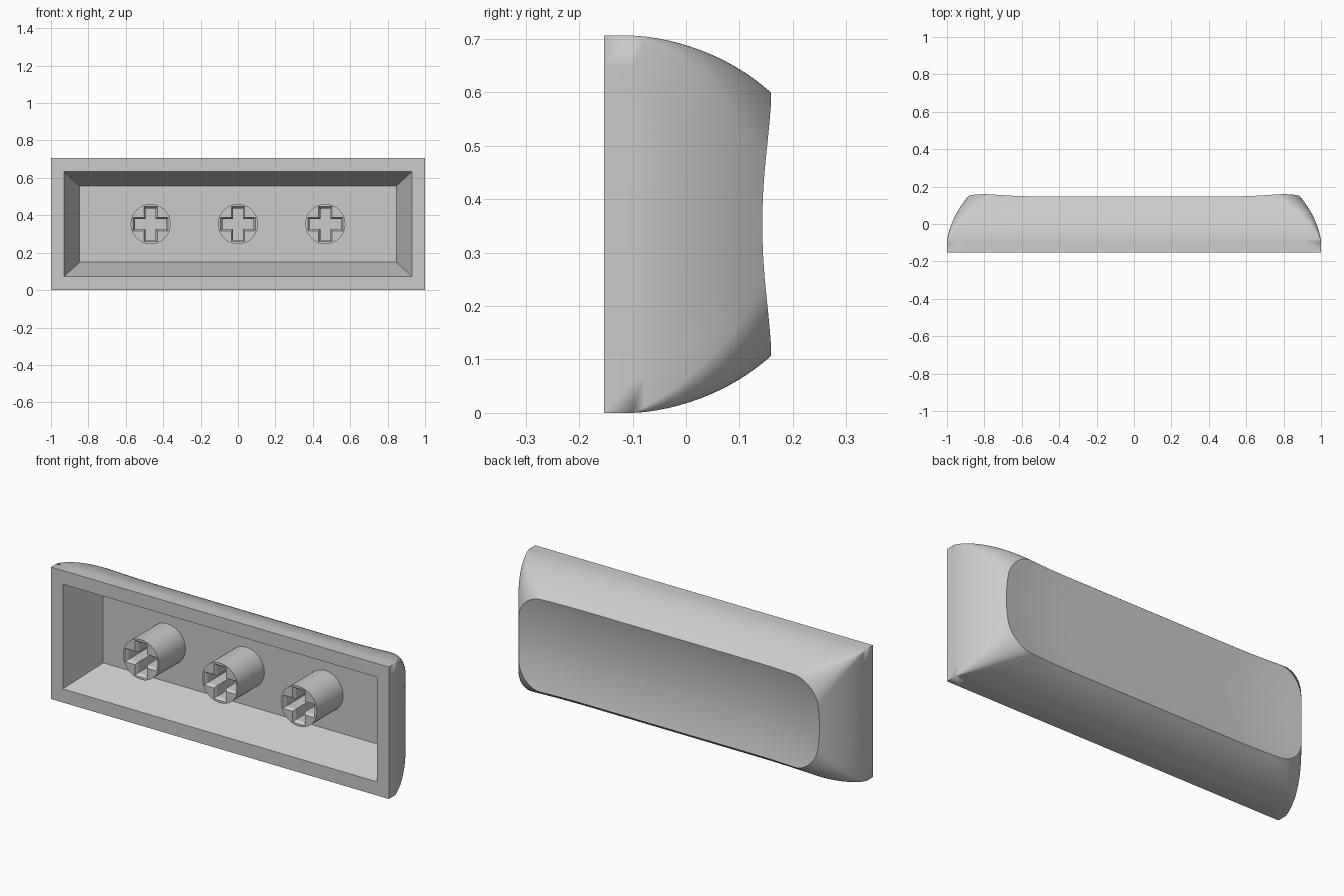
import bpy, bmesh, math
from mathutils import Vector

if "Cube" in bpy.data.objects:
    bpy.data.objects.remove(bpy.data.objects["Cube"], do_unlink=True)

FRONT, MID_Z, HALF_X, HALF_Z = -0.153, 0.353, 1.0, 0.353
FLOOR_Y = 0.07

grey = bpy.data.materials.new("light_grey_plastic")
grey.use_nodes = True
colour = (0.6, 0.6, 0.6, 1)
grey.diffuse_color = colour
grey.node_tree.nodes["Principled BSDF"].inputs["Base Color"].default_value = colour


def finish(name, bm, smooth=True):
    bmesh.ops.remove_doubles(bm, verts=bm.verts, dist=0.0001)
    bmesh.ops.recalc_face_normals(bm, faces=bm.faces)
    mesh = bpy.data.meshes.new(name)
    bm.to_mesh(mesh)
    bm.free()
    ob = bpy.data.objects.new(name, mesh)
    bpy.context.collection.objects.link(ob)
    mesh.materials.append(grey)
    if smooth:
        bpy.ops.object.select_all(action='DESELECT')
        ob.select_set(True)
        bpy.context.view_layer.objects.active = ob
        bpy.ops.object.shade_smooth_by_angle(angle=math.radians(32))
    return ob


def bridge(bm, a, b):
    n = len(a)
    for i in range(n):
        j = (i + 1) % n
        bm.faces.new((a[i], a[j], b[j], b[i]))


def dish(x, z):
    """Scooped key surface, lifted towards both ends."""
    return 0.118 + 0.475 * z * z + 0.025 * (max(abs(x) - 0.5, 0) / 0.39) ** 2


def outline(hx, hz, r, bow):
    """Rounded rectangle with bowed ends, always the same point count."""
    corners = []
    for k, (sx, sz) in enumerate([(1, 1), (-1, 1), (-1, -1), (1, -1)]):
        c = Vector((sx * (hx - r), sz * (hz - r)))
        angles = [math.pi / 2 * (k + i / 10) for i in range(11)]
        corners.append([c + r * Vector((math.cos(a), math.sin(a))) for a in angles])
    pts = []
    for k in range(4):
        pts += corners[k]
        steps = 24 if k % 2 == 0 else 12
        a, b = corners[k][-1], corners[(k + 1) % 4][0]
        pts += [a.lerp(b, i / steps) for i in range(1, steps)]
    return [(x - math.copysign(bow * (z / hz) ** 2, x) * (abs(x) / hx) ** 4, z) for x, z in pts]


# Outer shell: straight skirt, curved walls, then the scooped top
bm = bmesh.new()
rings = [[bm.verts.new((x, FRONT, z + MID_Z)) for x, z in outline(HALF_X, HALF_Z, 0, 0)]]
WALL_STEPS = 14
for i in range(WALL_STEPS + 1):
    s = i / WALL_STEPS
    inset = s ** 1.6
    pts = outline(HALF_X - 0.11 * inset, HALF_Z - 0.105 * inset, 0.13 * s, 0.02 * s)
    rings.append([bm.verts.new((x, -0.1 + (dish(x, z) + 0.1) * s, z + MID_Z)) for x, z in pts])
for i in range(1, 16):
    t = 1 - i / 16
    rings.append([bm.verts.new((x * t, dish(x * t, z * t), z * t + MID_Z)) for x, z in pts])
for a, b in zip(rings, rings[1:]):
    bridge(bm, a, b)
middle = bm.verts.new((0, dish(0, 0), MID_Z))
last = rings[-1]
for i in range(len(last)):
    bm.faces.new((last[i], last[(i + 1) % len(last)], middle))
finish("key_shell", bm)

# Rim and hollow underside with sloping walls
bm = bmesh.new()
loops = []
for hx, hz, y in [(HALF_X, HALF_Z, FRONT), (0.93, 0.28, FRONT), (0.847, 0.204, FLOOR_Y)]:
    loops.append([bm.verts.new((sx * hx, y, MID_Z + sz * hz))
                  for sx, sz in [(-1, -1), (1, -1), (1, 1), (-1, 1)]])
bridge(bm, loops[0], loops[1])
bridge(bm, loops[1], loops[2])
bm.faces.new(loops[2])
hollow = finish("rim_and_hollow", bm, smooth=False)
# the open sheet must face the front
if hollow.data.polygons[-1].normal.y > 0:
    hollow.data.flip_normals()


def prism(bm, sections):
    """Closed solid through (points, y) sections."""
    loops = [[bm.verts.new((x, y, z)) for x, z in pts] for pts, y in sections]
    for a, b in zip(loops, loops[1:]):
        bridge(bm, a, b)
    bm.faces.new(loops[0])
    bm.faces.new(loops[-1])


def cross(cx, arm, half):
    quarter = [(arm, -half), (arm, half), (half, half)]
    pts = []
    for k in range(4):
        c, s = round(math.cos(k * math.pi / 2)), round(math.sin(k * math.pi / 2))
        pts += [(cx + x * c - z * s, MID_Z + x * s + z * c) for x, z in quarter]
    return pts


# Three round stems with cross-shaped sockets
stems, sockets = bmesh.new(), bmesh.new()
for cx in (-0.467, 0, 0.467):
    circle = [(cx + 0.107 * math.cos(a), MID_Z + 0.107 * math.sin(a))
              for a in (math.tau * i / 48 for i in range(48))]
    prism(stems, [(circle, FRONT), (circle, FLOOR_Y + 0.005)])
    wide, narrow = cross(cx, 0.094, 0.036), cross(cx, 0.084, 0.027)
    prism(sockets, [(wide, FRONT - 0.02), (wide, FRONT), (narrow, FRONT + 0.015), (narrow, FRONT + 0.18)])
stem_ob = finish("stems", stems)
cutter = finish("socket_cutter", sockets, smooth=False)
cutter.hide_render = True
cutter.hide_viewport = True
cutter.display_type = 'WIRE'
cut = stem_ob.modifiers.new("sockets", 'BOOLEAN')
cut.operation = 'DIFFERENCE'
cut.solver = 'EXACT'
cut.object = cutter
# cut before the smoothing modifier, if there is one
stem_ob.modifiers.move(len(stem_ob.modifiers) - 1, 0)
